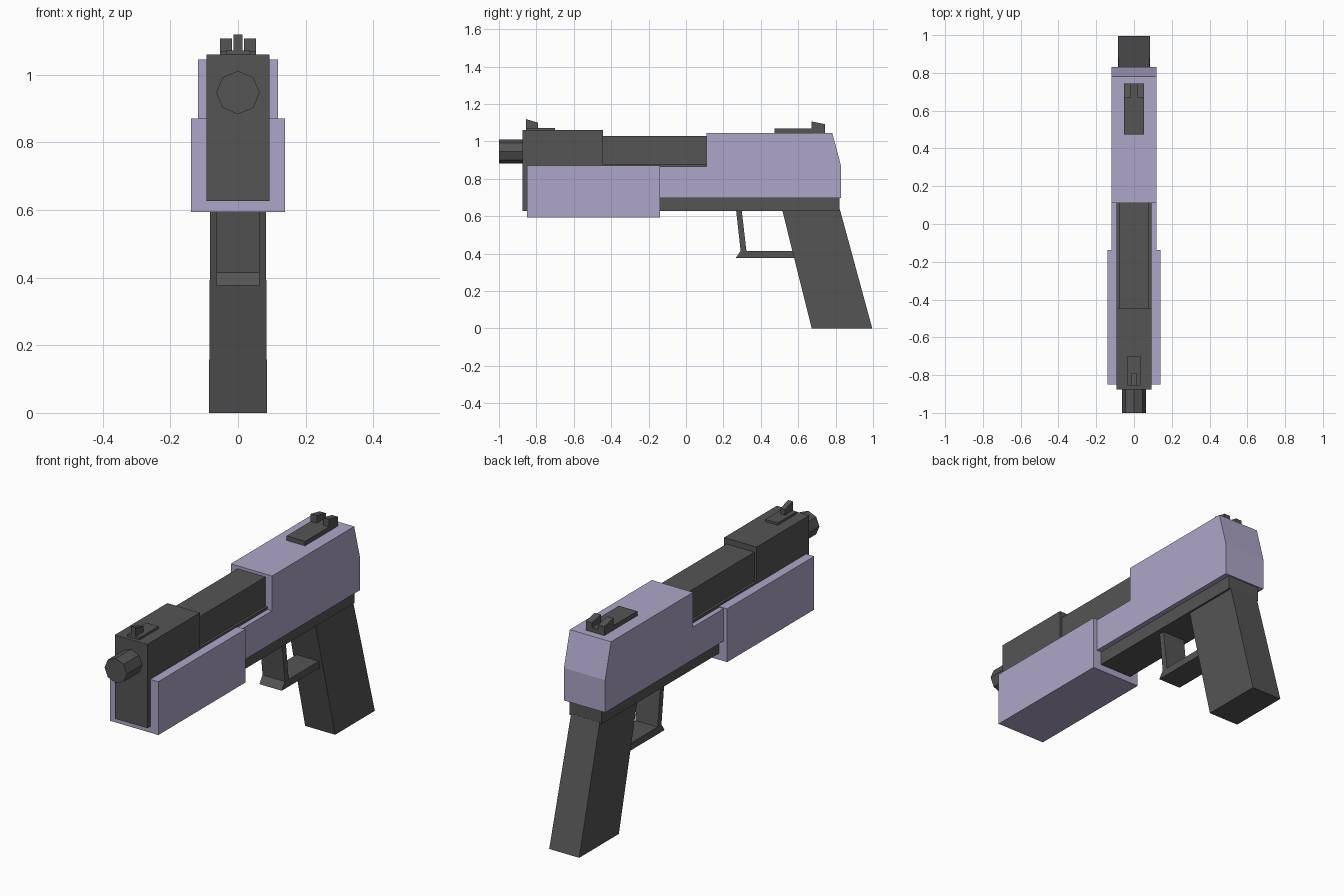
import bpy, bmesh, math

if "Cube" in bpy.data.objects:
    bpy.data.objects.remove(bpy.data.objects["Cube"])


def material(name, rgb):
    m = bpy.data.materials.new(name)
    m.diffuse_color = (*rgb, 1)
    m.use_nodes = True
    m.node_tree.nodes["Principled BSDF"].inputs["Base Color"].default_value = m.diffuse_color
    return m


DARK = material("dark_metal", (0.09, 0.09, 0.09))
LILAC = material("lilac", (0.43, 0.38, 0.58))


def finish(name, bm, mat):
    bmesh.ops.recalc_face_normals(bm, faces=bm.faces)
    me = bpy.data.meshes.new(name)
    bm.to_mesh(me)
    bm.free()
    me.materials.append(mat)
    ob = bpy.data.objects.new(name, me)
    bpy.context.collection.objects.link(ob)
    return ob


def prism(name, pts, half, mat, cx=0.0):
    """Side profile of (y, z) points widened along x; half is one width or one per point."""
    halves = half if isinstance(half, list) else [half] * len(pts)
    bm = bmesh.new()
    left, right = ([bm.verts.new((cx + s * h, y, z)) for (y, z), h in zip(pts, halves)]
                   for s in (-1, 1))
    bm.faces.new(left)
    bm.faces.new(right[::-1])
    n = len(pts)
    for i in range(n):
        j = (i + 1) % n
        bm.faces.new((left[i], right[i], right[j], left[j]))
    return finish(name, bm, mat)


def box(name, y0, y1, z0, z1, half, mat):
    return prism(name, [(y0, z0), (y1, z0), (y1, z1), (y0, z1)], half, mat)


# Dark frame, muzzle block and exposed barrel housing
box("frame", -0.86, 0.822, 0.627, 0.88, 0.092, DARK)
box("muzzle_block", -0.875, -0.445, 0.627, 1.06, 0.093, DARK)
box("barrel_housing", -0.45, 0.12, 0.87, 1.03, 0.08, DARK)

# Octagonal muzzle with a corner at the top
R, ZC = 0.064, 0.947
ring = [(R * math.sin(k * math.pi / 4), ZC + R * math.cos(k * math.pi / 4)) for k in range(8)]
bm = bmesh.new()
face = bm.faces.new([bm.verts.new((x, -1.0, z)) for x, z in ring])
ext = bmesh.ops.extrude_face_region(bm, geom=[face], use_keep_orig=True)
bmesh.ops.translate(bm, vec=(0, 0.14, 0),
                    verts=[v for v in ext["geom"] if isinstance(v, bmesh.types.BMVert)])
finish("muzzle", bm, DARK)

# Lilac covers: stepped rear slide and front shroud
prism("rear_slide", [(-0.15, 0.697), (0.83, 0.697), (0.83, 0.865), (0.782, 1.045),
                     (0.11, 1.045), (0.11, 0.865), (-0.15, 0.865)], 0.118, LILAC)
box("front_shroud", -0.85, -0.138, 0.594, 0.87, 0.139, LILAC)

# Raked grip, slightly wider at the base
prism("grip", [(0.514, 0.635), (0.823, 0.635), (0.996, 0.0), (0.672, 0.0)],
      [0.082, 0.082, 0.086, 0.086], DARK)

# Trigger guard
prism("trigger_guard", [(0.268, 0.63), (0.292, 0.415), (0.266, 0.377), (0.585, 0.377),
                        (0.58, 0.414), (0.323, 0.414), (0.298, 0.63)], 0.064, DARK)

# Sights
box("front_sight_base", -0.855, -0.7, 1.055, 1.072, 0.035, DARK)
prism("front_sight_post", [(-0.855, 1.065), (-0.79, 1.065), (-0.79, 1.1), (-0.855, 1.119)],
      0.013, DARK)
box("rear_sight_base", 0.473, 0.744, 1.04, 1.068, 0.053, DARK)
for side, cx in (("left", -0.0355), ("right", 0.0355)):
    prism("rear_sight_post_" + side,
          [(0.67, 1.06), (0.744, 1.06), (0.744, 1.092), (0.67, 1.107)], 0.0175, DARK, cx)
